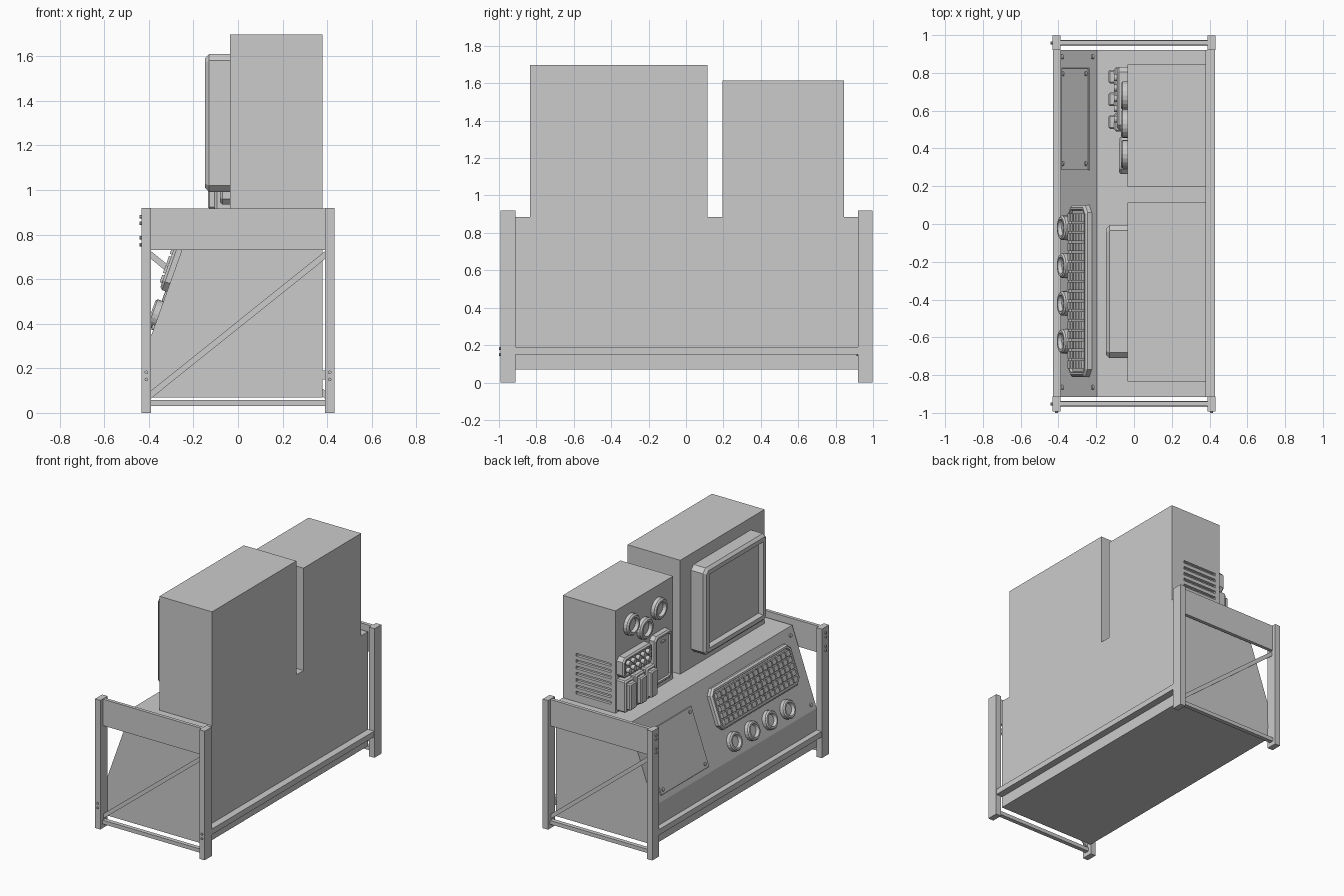
import bpy, bmesh
from math import cos, sin, pi
from mathutils import Matrix, Vector

if "Cube" in bpy.data.objects:
    bpy.data.objects.remove(bpy.data.objects["Cube"])


def finish(name, bm):
    bmesh.ops.recalc_face_normals(bm, faces=bm.faces)
    me = bpy.data.meshes.new(name)
    bm.to_mesh(me)
    bm.free()
    ob = bpy.data.objects.new(name, me)
    bpy.context.collection.objects.link(ob)
    return ob


def boxes(name, bounds, mat=Matrix()):
    """One object from a list of (x0, x1, y0, y1, z0, z1) boxes."""
    bm = bmesh.new()
    for x0, x1, y0, y1, z0, z1 in bounds:
        m = Matrix.Translation(((x0 + x1) / 2, (y0 + y1) / 2, (z0 + z1) / 2))
        m = m @ Matrix.Diagonal((x1 - x0, y1 - y0, z1 - z0, 1))
        bmesh.ops.create_cube(bm, size=1, matrix=mat @ m)
    return finish(name, bm)


def prism(name, pts, y0, y1):
    """Extrude an xz outline along y."""
    bm = bmesh.new()
    f = bm.faces.new([bm.verts.new((x, y0, z)) for x, z in pts])
    ext = bmesh.ops.extrude_face_region(bm, geom=[f])["geom"]
    bmesh.ops.translate(bm, vec=(0, y1 - y0, 0),
                        verts=[v for v in ext if isinstance(v, bmesh.types.BMVert)])
    return finish(name, bm)


def cylinders(name, spots, r, depth, direction, sides=10):
    bm = bmesh.new()
    rot = Vector((0, 0, 1)).rotation_difference(Vector(direction)).to_matrix().to_4x4()
    for p in spots:
        bmesh.ops.create_cone(bm, cap_ends=True, segments=sides, radius1=r, radius2=r,
                              depth=depth, matrix=Matrix.Translation(p) @ rot)
    return finish(name, bm)


def tray(name, pts, depth, mat, bevel=0.01, rim=0.02, recess=0.02):
    """Plate with bevelled edge, flat rim and sunken centre; local z is outward."""
    bm = bmesh.new()
    base = bm.faces.new([bm.verts.new((x, y, 0)) for x, y in pts])
    top = bm.faces.new([bm.verts.new((x, y, depth - bevel)) for x, y in pts])
    n = len(pts)
    b, t = list(base.verts), list(top.verts)
    for i in range(n):
        j = (i + 1) % n
        bm.faces.new((b[i], b[j], t[j], t[i]))
    bm.normal_update()
    inset = lambda w, d: bmesh.ops.inset_individual(bm, faces=[top], thickness=w, depth=d,
                                                    use_even_offset=True)
    inset(bevel, bevel)
    if rim:
        inset(rim, 0)
        inset(recess * 0.4, -recess)
    bm.transform(mat)
    return finish(name, bm)


def octagon(w, h, c):
    w, h = w / 2, h / 2
    return [(-w + c, -h), (w - c, -h), (w, -h + c), (w, h - c),
            (w - c, h), (-w + c, h), (-w, h - c), (-w, -h + c)]


def ring(r, n=20):
    return [(r * cos(2 * pi * i / n), r * sin(2 * pi * i / n)) for i in range(n)]


def plane(origin, up):
    u, v = Vector((0, -1, 0)), Vector(up)
    m = Matrix((u, v, u.cross(v))).transposed().to_4x4()
    m.translation = origin
    return m


UP = Vector((0.193, 0, 0.54)).normalized()


def slope(y, s):
    return plane(Vector((-0.39, y, 0.345)) + UP * s, UP)


def face(y, z):
    return plane((-0.035, y, z), (0, 0, 1))


# Desk body with sloping console, and the two towers
prism("console_body", [(-0.39, 0.07), (0.38, 0.07), (0.38, 0.885),
                       (-0.197, 0.885), (-0.39, 0.345)], -0.915, 0.92)
boxes("large_tower", [(-0.035, 0.38, -0.835, 0.115, 0.885, 1.697)])
small = boxes("small_tower", [(-0.035, 0.38, 0.195, 0.845, 0.885, 1.615)])

# Ventilation slots cut in the side of the small tower
cutter = boxes("vent_cutter", [(0.0, 0.275, 0.825, 0.9, 0.94 + i * 0.045, 0.96 + i * 0.045)
                               for i in range(7)])
cutter.hide_render = True
mod = small.modifiers.new("vents", 'BOOLEAN')
mod.object, mod.operation, mod.solver = cutter, 'DIFFERENCE', 'EXACT'
bpy.context.view_layer.objects.active = small
bpy.ops.object.modifier_apply(modifier="vents")
bpy.data.objects.remove(cutter)

# End frames: posts, aprons, foot rails, diagonal braces
ENDS = [(-0.993, -0.912), (0.92, 0.997)]
for label, (y0, y1), s in zip(("front", "back"), ENDS, (1, -1)):
    mid = (y0 + y1) / 2
    boxes(label + "_posts", [(-0.432, -0.39, y0, y1, 0, 0.92), (0.39, 0.432, y0, y1, 0, 0.92)])
    boxes(label + "_apron", [(-0.39, 0.39, mid - 0.012, mid + 0.012, 0.73, 0.918)])
    boxes(label + "_foot_rail", [(-0.39, 0.39, mid - 0.015, mid + 0.015, 0.03, 0.057)])
    prism(label + "_brace", [(-0.39 * s, 0.065), (0.39 * s, 0.69),
                             (0.39 * s, 0.725), (-0.39 * s, 0.1)], mid - 0.006, mid + 0.006)
    cylinders(label + "_low_bolts", [(x, y0 - 0.003, z) for x in (-0.411, 0.411)
                                     for z in (0.15, 0.182)], 0.008, 0.01, (0, -1, 0))
    cylinders(label + "_top_bolts", [(-0.435, mid, z) for z in (0.755, 0.785, 0.85, 0.88)],
              0.008, 0.012, (-1, 0, 0))
boxes("long_rails", [(-0.43, -0.388, -0.915, 0.922, 0.15, 0.19),
                     (0.378, 0.43, -0.915, 0.922, 0.15, 0.19)])

# Monitor on the large tower
tray("monitor", octagon(0.705, 0.62, 0.03), 0.112, face(-0.358, 1.3),
     bevel=0.018, rim=0.03, recess=0.03)

# Keyboard on the slope
tray("keyboard_tray", octagon(0.91, 0.285, 0.04), 0.035, slope(-0.355, 0.353),
     bevel=0.012, rim=0.012, recess=0.012)
pw, ph = 0.83 / 16, 0.225 / 5
boxes("keys", [(-0.415 + i * pw + 0.005, -0.415 + (i + 1) * pw - 0.005,
                -0.1125 + j * ph + 0.005, -0.1125 + (j + 1) * ph - 0.005, 0.015, 0.045)
               for i in range(16) for j in range(5)], slope(-0.355, 0.348))

# Round controls under the keyboard
for i in range(4):
    tray(f"console_dial_{i + 1}", ring(0.065), 0.035, slope(-0.02 - 0.2 * i, 0.1),
         bevel=0.008, rim=0.012, recess=0.02)

# Access panel and its screws
tray("access_panel", octagon(0.54, 0.42, 0.004), 0.008, slope(0.555, 0.25), bevel=0.002, rim=0)
spots = [slope(y, s) @ Vector((0, 0, 0.008)) for y in (0.32, 0.795) for s in (0.07, 0.43)]
spots += [slope(y, s) @ Vector((0, 0, 0.003)) for y in (0.885, -0.865) for s in (0.04, 0.52)]
cylinders("panel_screws", spots, 0.012, 0.014, UP.cross(Vector((0, 1, 0))), 12)

# Gauges on the small tower
for i, (y, z) in enumerate([(0.68, 1.46), (0.53, 1.375), (0.37, 1.455)]):
    tray(f"gauge_{i + 1}", ring(0.075), 0.035, face(y, z), bevel=0.01, rim=0.014, recess=0.022)

# Button pad, switch blocks and tall cover plate
tray("button_pad", octagon(0.33, 0.145, 0.025), 0.055, face(0.665, 1.205),
     bevel=0.01, rim=0.01, recess=0.01)
cylinders("pad_buttons", [(-0.092, 0.555 + 0.055 * i, 1.18 + 0.05 * j)
                          for i in range(5) for j in range(2)], 0.018, 0.03, (-1, 0, 0), 12)
for i, y in enumerate((0.78, 0.66, 0.54)):
    tray(f"switch_block_{i + 1}", octagon(0.1, 0.225, 0.008), 0.07, face(y, 1.01),
         bevel=0.01, rim=0)
    tray(f"switch_cap_{i + 1}", octagon(0.072, 0.19, 0.008), 0.1, face(y, 1.01),
         bevel=0.008, rim=0)
tray("cover_plate", octagon(0.195, 0.35, 0.025), 0.045, face(0.363, 1.11),
     bevel=0.01, rim=0.012, recess=0.012)
boxes("cover_handle", [(-0.02, 0.02, 0.11, 0.12, 0.03, 0.045)], face(0.363, 1.11))
